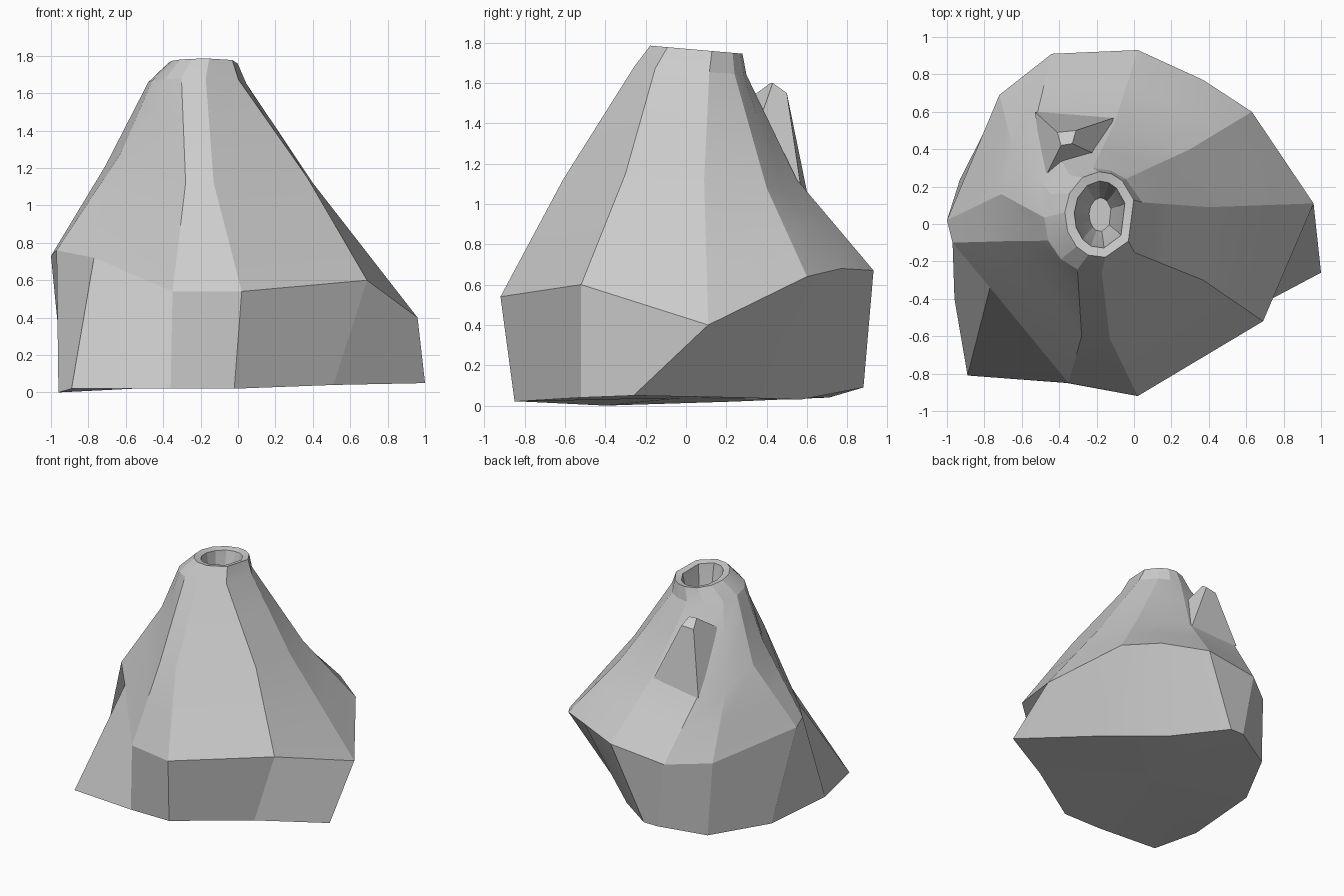
import bpy, bmesh, math
from mathutils import Vector

if "Cube" in bpy.data.objects:
    bpy.data.objects.remove(bpy.data.objects["Cube"])

# Cross-sections of the mountain, anticlockwise from the front
foot = [(-.02, -.85, .02), (.51, -.52, .04), (1, -.26, .05), (.49, .25, .04),
        (.13, .57, .03), (-.24, .88, .09), (-.36, .88, .09), (-.69, .71, .04),
        (-.93, .24, .02), (-.96, -.40, 0), (-.89, -.81, .02), (-.36, -.85, .02)]
shoulder = [(.02, -.92, .54), (.69, -.52, .60), (.96, .11, .40), (.63, .60, .64),
            (.37, .77, .68), (.02, .93, .67), (-.44, .91, .62), (-.72, .69, .62),
            (-1, .02, .73), (-.97, -.10, .76), (-.77, -.34, .72), (-.35, -.85, .54)]
waist = [(-.13, -.61, 1.12), (.37, -.30, 1.15), (.40, .09, 1.12), (.30, .40, 1.08),
         (.12, .46, 1.10), (-.10, .55, 1.12), (-.52, .58, 1.08), (-.65, .42, 1.08),
         (-.71, .16, 1.21), (-.62, -.09, 1.29), (-.54, -.21, 1.25), (-.28, -.60, 1.12)]
foot, shoulder, waist = ([Vector(p) for p in ring] for ring in (foot, shoulder, waist))


def blend(a, b, t):
    return [p.lerp(q, t) for p, q in zip(a, b)]


def oval(rx, ry, z, tilt=0.0, cx=-.18, cy=.05):
    # One rim point per spoke
    pts = []
    for a in (-82, -38, 20, 52, 72, 92, 120, 150, 177, 203, 228, 250):
        a = math.radians(a)
        pts.append(Vector((cx + rx * math.cos(a), cy + ry * math.sin(a),
                           z - tilt * math.sin(a))))
    return pts


def lofted(name, rings):
    # Skin between rings, with fan caps at both ends
    bm = bmesh.new()
    loops = [[bm.verts.new(p) for p in r] for r in rings]
    n = len(loops[0])
    for lo, hi in zip(loops, loops[1:]):
        for i in range(n):
            j = (i + 1) % n
            bm.faces.new((lo[i], lo[j], hi[j], hi[i]))
    for loop in (loops[0], loops[-1]):
        c = bm.verts.new(sum((v.co for v in loop), Vector()) / n)
        for i in range(n):
            bm.faces.new((loop[i], loop[(i + 1) % n], c))
    bmesh.ops.recalc_face_normals(bm, faces=bm.faces)
    me = bpy.data.meshes.new(name)
    bm.to_mesh(me)
    bm.free()
    ob = bpy.data.objects.new(name, me)
    bpy.context.collection.objects.link(ob)
    return ob


# Mountain with hollow crater
collar = oval(.27, .28, 1.66, .02, cx=-.21, cy=.02)
rim = oval(.19, .23, 1.765, .02)
mountain = lofted("mountain", [
    foot, shoulder, blend(shoulder, waist, .5), waist, blend(waist, collar, .6),
    collar, rim, oval(.14, .18, 1.755, .02), oval(.12, .15, 1.62), oval(.06, .09, 1.42)])
bpy.context.view_layer.objects.active = mountain
mountain.select_set(True)
bpy.ops.object.shade_smooth_by_angle(angle=math.radians(17))

# Small pointed spur on the back slope
lofted("side_peak", [
    [Vector(p) for p in ((-.53, .60, 1.06), (-.10, .57, 1.08), (-.18, .36, 1.40), (-.48, .24, 1.47))],
    [Vector(p) for p in ((-.41, .49, 1.54), (-.31, .50, 1.55), (-.33, .43, 1.60), (-.39, .42, 1.60))]])
